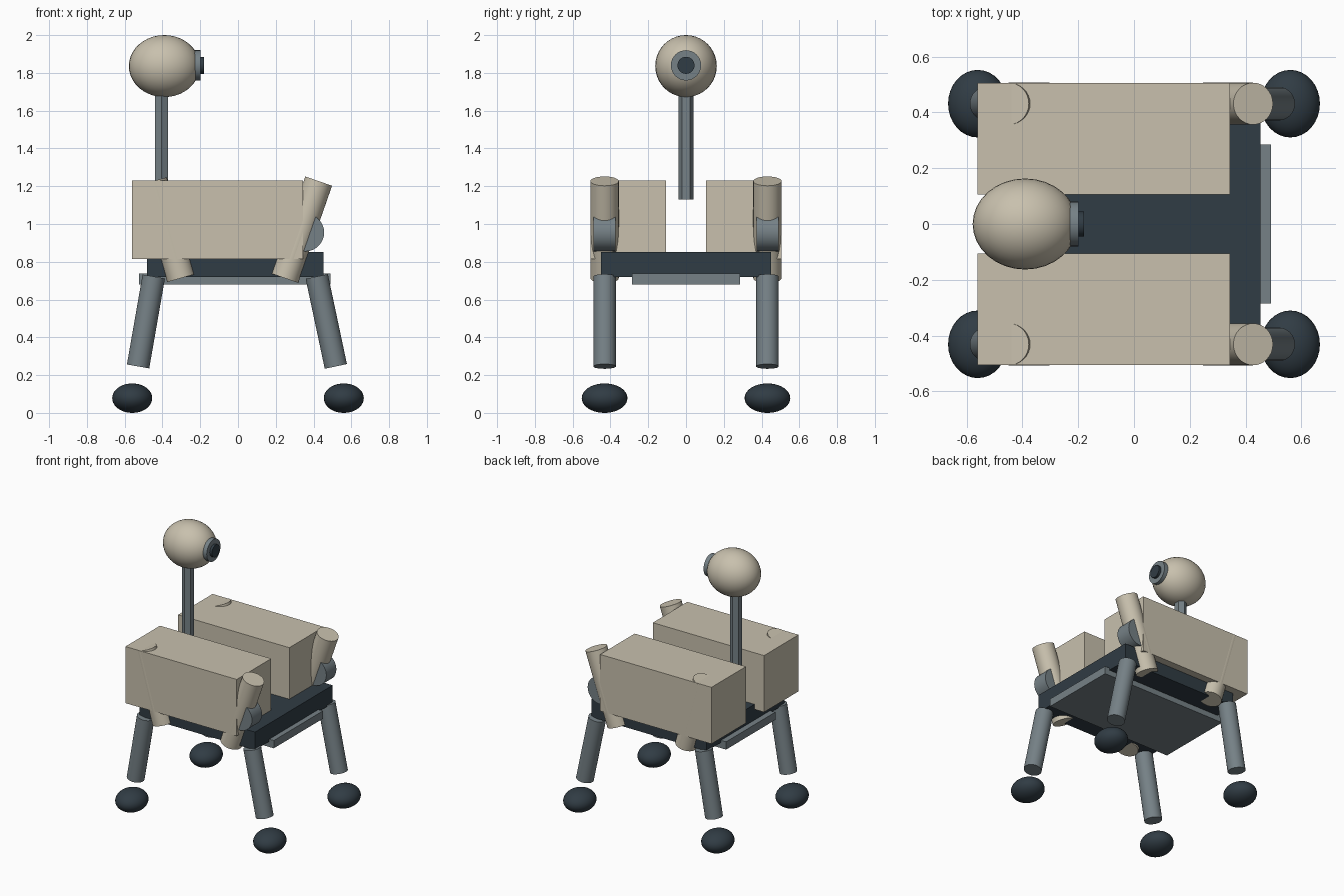
import bpy, math
from mathutils import Vector

cube = bpy.data.objects.get("Cube")
if cube:
    bpy.data.objects.remove(cube, do_unlink=True)


def material(name, rgb):
    mat = bpy.data.materials.new(name)
    mat.use_nodes = True
    mat.diffuse_color = (*rgb, 1)
    mat.node_tree.nodes["Principled BSDF"].inputs["Base Color"].default_value = (*rgb, 1)
    return mat


beige = material("warm_beige", (0.58, 0.53, 0.42))
steel = material("steel_grey", (0.18, 0.22, 0.24))
dark = material("dark_slate", (0.03, 0.045, 0.058))


def finish(name, mat, smooth=False):
    obj = bpy.context.object
    obj.name = name
    obj.data.materials.append(mat)
    if smooth:
        bpy.ops.object.transform_apply(location=False, rotation=False, scale=True)
        bpy.ops.object.shade_smooth_by_angle(angle=math.radians(35))
    return obj


def box(name, low, high, mat):
    low, high = Vector(low), Vector(high)
    bpy.ops.mesh.primitive_cube_add(size=1, location=(low + high) / 2)
    bpy.context.object.scale = high - low
    return finish(name, mat)


def rod(name, start, end, radius, mat, sides=32):
    start, end = Vector(start), Vector(end)
    axis = end - start
    bpy.ops.mesh.primitive_cylinder_add(
        vertices=sides, radius=radius, depth=axis.length, location=(start + end) / 2)
    bpy.context.object.rotation_euler = axis.to_track_quat("Z", "Y").to_euler()
    return finish(name, mat, True)


def ellipsoid(name, centre, radii, mat):
    bpy.ops.mesh.primitive_uv_sphere_add(segments=32, ring_count=20, radius=1, location=centre)
    bpy.context.object.scale = radii
    return finish(name, mat, True)


# Chassis and belly plate
box("chassis", (-0.483, -0.45, 0.72), (0.453, 0.45, 0.852), dark)
box("belly_plate", (-0.525, -0.285, 0.68), (0.49, 0.285, 0.737), steel)

# Neck post, head and eye
bpy.ops.mesh.primitive_cylinder_add(vertices=6, radius=0.04, depth=0.62, location=(-0.405, 0, 1.44))
finish("neck", steel)
ellipsoid("head", (-0.39, 0, 1.836), (0.188, 0.163, 0.164), beige)
rod("eye_ring", (-0.26, 0, 1.84), (-0.198, 0, 1.84), 0.08, steel)
rod("eye_lens", (-0.24, 0, 1.84), (-0.18, 0, 1.84), 0.045, dark)

# Side cases and four legs; each leg row: end, hip x, thigh foot x, shin top x, shin foot x
leg_rows = [
    ("left", 0.427, 0.248, 0.417, 0.518),
    ("right", -0.449, -0.303, -0.446, -0.529),
]
for side, sy in (("front", -1), ("back", 1)):
    box(side + "_case", (-0.56, min(sy * 0.105, sy * 0.505), 0.815),
        (0.343, max(sy * 0.105, sy * 0.505), 1.23), beige)
    y = sy * 0.431
    for end, hip, knee, shin, ankle in leg_rows:
        label = side + "_" + end
        sx = math.copysign(1, hip)
        rod(label + "_upper_leg", (hip, y, 1.227), (knee, y, 0.713), 0.075, beige)
        rod(label + "_joint", (sx * 0.356, y - 0.058, 0.955),
            (sx * 0.356, y + 0.058, 0.955), 0.1, steel)
        rod(label + "_lower_leg", (shin, y, 0.722), (ankle, y, 0.246), 0.06, steel)
        ellipsoid(label + "_foot", (sx * 0.56, y, 0.078), (0.106, 0.121, 0.078), dark)
